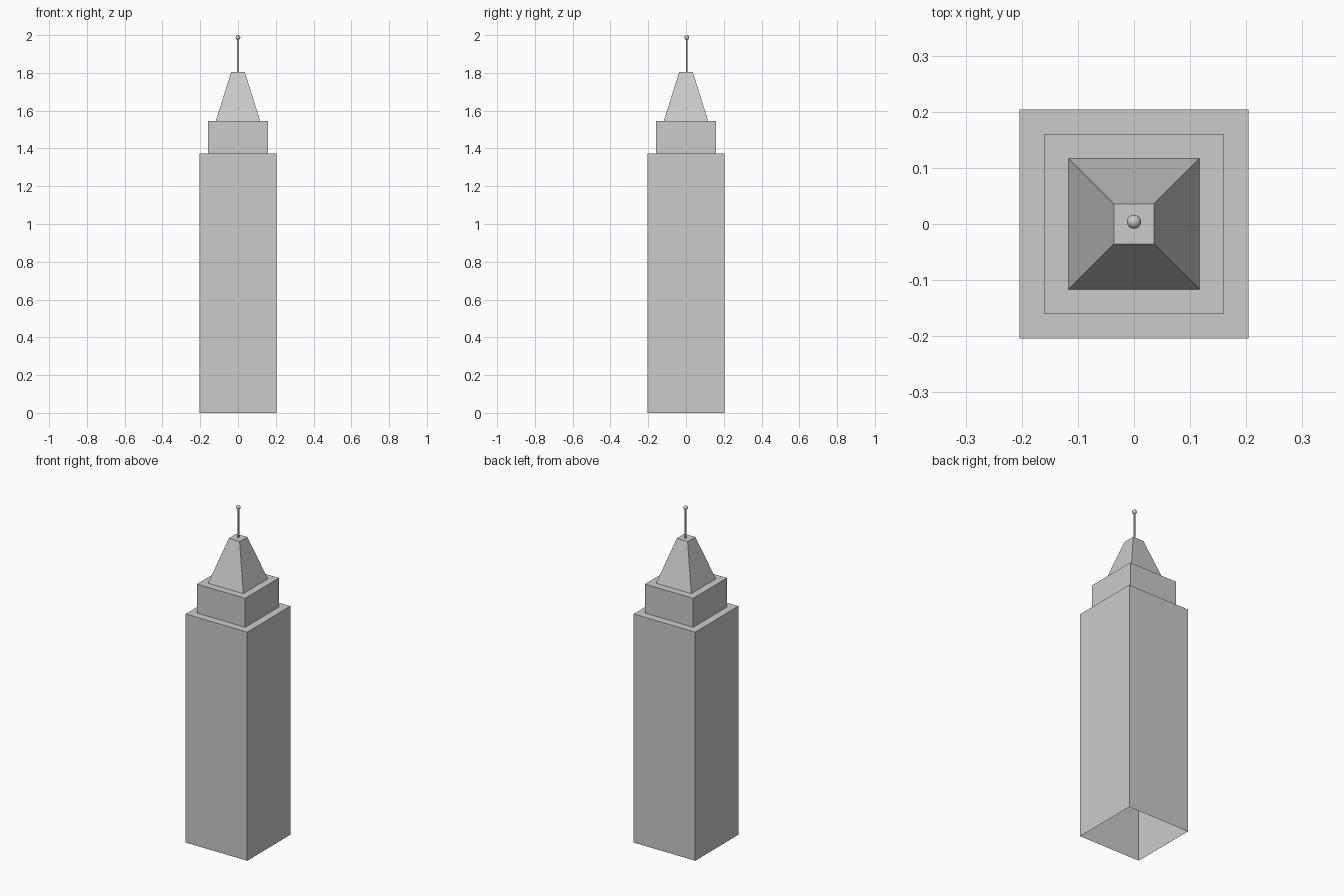
import bpy, bmesh

if "Cube" in bpy.data.objects:
    bpy.data.objects.remove(bpy.data.objects["Cube"])

# Tower shell: square rings stacked from the open base to the spire cap
profile = [(0.2045, 0.0), (0.2045, 1.372), (0.16, 1.372), (0.16, 1.546),
           (0.117, 1.546), (0.036, 1.806)]
bm = bmesh.new()
rings = [[bm.verts.new((sx * h, sy * h, z))
          for sx, sy in ((-1, -1), (1, -1), (1, 1), (-1, 1))]
         for h, z in profile]
for low, high in zip(rings, rings[1:]):
    for i in range(4):
        j = (i + 1) % 4
        bm.faces.new((low[i], low[j], high[j], high[i]))
bm.faces.new(rings[-1])
mesh = bpy.data.meshes.new("tower")
bm.to_mesh(mesh)
bm.free()
tower = bpy.data.objects.new("tower", mesh)
bpy.context.collection.objects.link(tower)

# Antenna mast
MAST_Y = 0.004
bpy.ops.mesh.primitive_cylinder_add(vertices=12, radius=0.005, depth=0.182,
                                    location=(0, MAST_Y, 1.897))
bpy.context.object.name = "antenna_mast"
bpy.ops.object.shade_smooth_by_angle()

# Ball at the tip
bpy.ops.mesh.primitive_uv_sphere_add(segments=24, ring_count=12, radius=0.0125,
                                     location=(0, MAST_Y, 1.9875))
bpy.context.object.name = "antenna_ball"
bpy.ops.object.shade_smooth_by_angle()
